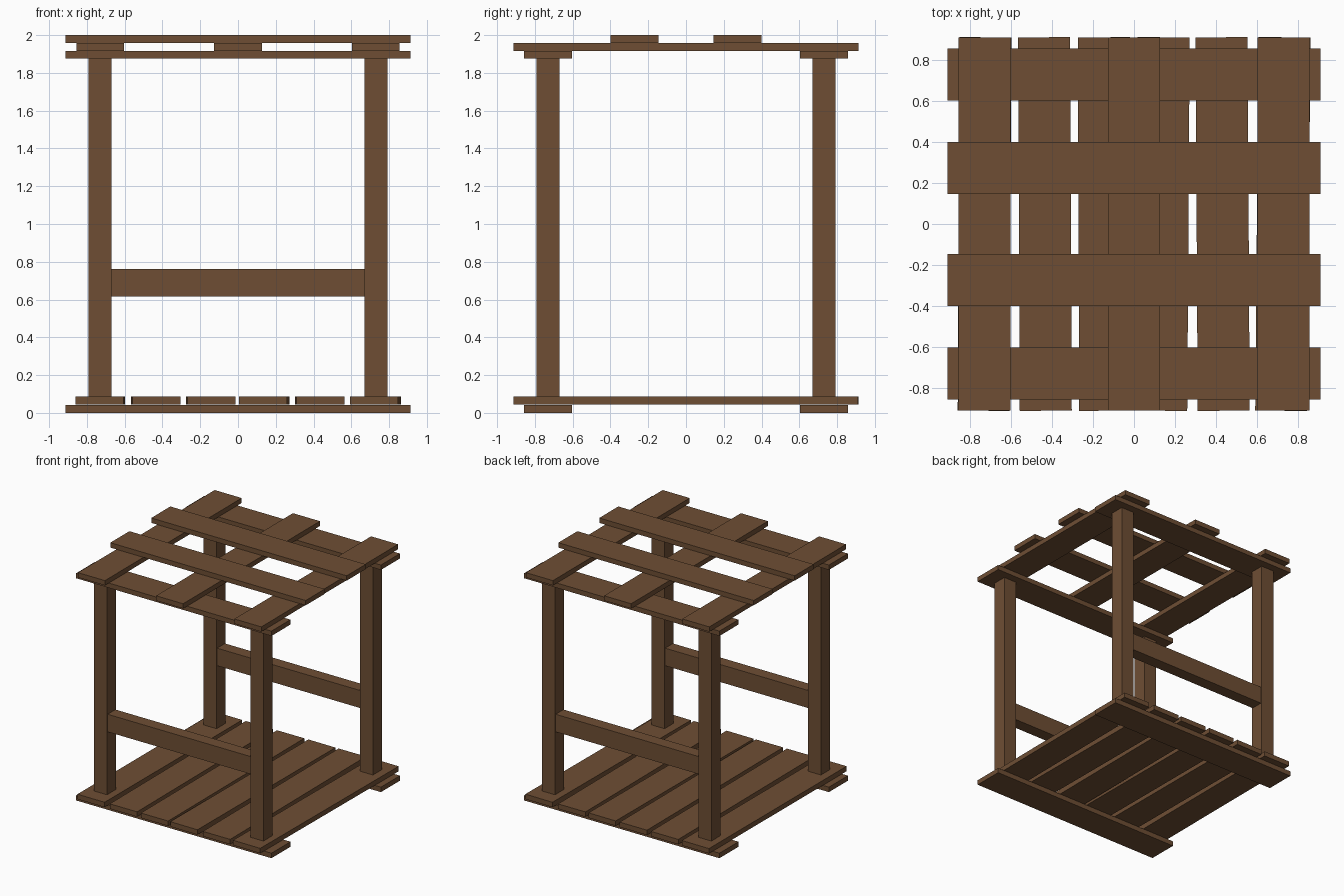
import bpy, math

if "Cube" in bpy.data.objects:
    bpy.data.objects.remove(bpy.data.objects["Cube"])

wood = bpy.data.materials.new("brown_wood")
wood.diffuse_color = (0.156, 0.076, 0.034, 1)
wood.use_nodes = True
wood.node_tree.nodes["Principled BSDF"].inputs["Base Color"].default_value = wood.diffuse_color


def box(name, x, y, z, rot=0.0):
    """Box from (min, max) ranges, optionally turned about z."""
    bpy.ops.mesh.primitive_cube_add(
        size=1, location=(sum(x) / 2, sum(y) / 2, sum(z) / 2))
    ob = bpy.context.object
    ob.name = name
    ob.scale = (x[1] - x[0], y[1] - y[0], z[1] - z[0])
    bpy.ops.object.transform_apply(location=False, rotation=False, scale=True)
    ob.rotation_euler.z = rot
    ob.data.materials.append(wood)
    return ob


L = 0.912      # half plank length
W = 0.127      # half plank width
FULL = (-L, L)


def around(c, h=W):
    return (c - h, c + h)


for s, side in ((-1, "front"), (1, "back")):
    # Bearers under the floor and under the roof
    box(side + "_floor_bearer", FULL, around(s * 0.73), (0, 0.042))
    box(side + "_roof_bearer", FULL, around(s * 0.73), (1.875, 1.916))
    # Top roof slats
    box(side + "_roof_slat", FULL, around(s * 0.273), (1.959, 2.0))
    # Rail between the posts
    box(side + "_rail", (-0.67, 0.67), around(s * 0.73, 0.052), (0.615, 0.763))
    # Corner posts
    for t, lr in ((-1, "left"), (1, "right")):
        box(f"{side}_{lr}_post", around(t * 0.73, 0.061),
            around(s * 0.73, 0.061), (0.087, 1.875))

# Floor planks, each laid slightly askew (centre x, lean of the back end)
for i, (cx, lean) in enumerate([(-0.73, 0.004), (-0.435, -0.004),
                                (-0.144, -0.003), (0.139, 0.006),
                                (0.433, -0.005), (0.727, 0.008)]):
    box(f"floor_plank_{i + 1}", around(cx), FULL, (0.045, 0.087),
        -math.atan2(lean, L))

# Middle layer of roof planks
for i, cx in enumerate((-0.73, 0, 0.73)):
    box(f"roof_plank_{i + 1}", around(cx, 0.126), FULL, (1.917, 1.958))
